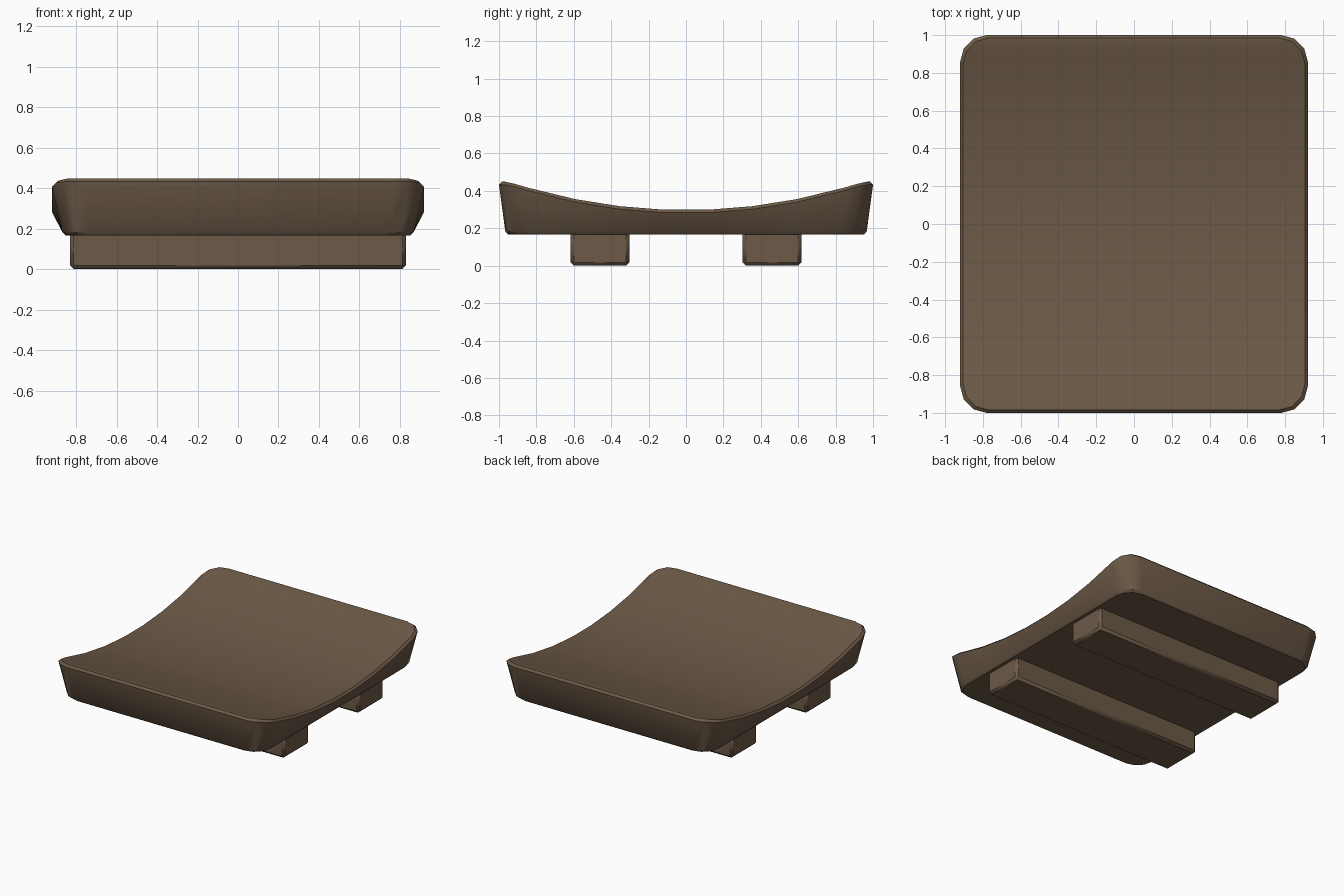
import bpy, bmesh, math

if "Cube" in bpy.data.objects:
    bpy.data.objects.remove(bpy.data.objects["Cube"])

wood = bpy.data.materials.new("brown wood")
wood.diffuse_color = (0.15, 0.101, 0.063, 1)
wood.use_nodes = True
wood.node_tree.nodes["Principled BSDF"].inputs["Base Color"].default_value = wood.diffuse_color


def finish(bm, name):
    bmesh.ops.recalc_face_normals(bm, faces=bm.faces)
    me = bpy.data.meshes.new(name)
    bm.to_mesh(me)
    bm.free()
    me.materials.append(wood)
    me.shade_smooth()
    me.set_sharp_from_angle(angle=math.radians(36))
    ob = bpy.data.objects.new(name, me)
    bpy.context.collection.objects.link(ob)
    return ob


# Dished seat: rounded rectangle outline, right half from front to back
HX, HY, R = 0.92, 1.0, 0.14
corner = [(HX - R + R * math.cos(math.radians(a)), HY - R + R * math.sin(math.radians(a)))
          for a in (0, 30, 60, 90)]
half = [(x, -y) for x, y in reversed(corner)]
half += [(HX, y) for y in (-0.6, -0.36, -0.12, 0.12, 0.36, 0.6)]
half += corner
n = len(half)


def dish(y):
    return min(0.297 + 0.168 * y * y, 0.449)


bm = bmesh.new()


def ring(hx, hy, height):
    right = [(x * hx / HX, y * hy / HY) for x, y in half]
    left = [(-x, y) for x, y in reversed(right)]
    return [bm.verts.new((x, y, height(y))) for x, y in right + left]


rings = [
    ring(0.853, 0.952, lambda y: 0.167),          # underside
    ring(0.868, 0.966, lambda y: 0.182),          # lower chamfer
    ring(HX, HY, lambda y: dish(y) - 0.016),      # flared side
    ring(HX - 0.015, HY - 0.015, dish),           # upper chamfer
]
for a, b in zip(rings, rings[1:]):
    for i in range(2 * n):
        j = (i + 1) % (2 * n)
        bm.faces.new((a[i], a[j], b[j], b[i]))
bm.faces.new(rings[0])
top = rings[-1]
for i in range(n - 1):
    bm.faces.new((top[i], top[i + 1], top[2 * n - 2 - i], top[2 * n - 1 - i]))
finish(bm, "dished_seat")

# Two runners underneath
for name, side in (("front_runner", -1), ("back_runner", 1)):
    bm = bmesh.new()
    bmesh.ops.create_cube(bm, size=1)
    for v in bm.verts:
        v.co.x *= 1.66
        v.co.y = v.co.y * 0.316 + side * 0.46
        v.co.z = (v.co.z + 0.5) * 0.2
    bmesh.ops.bevel(bm, geom=bm.edges[:], offset=0.018, segments=1, affect='EDGES')
    finish(bm, name)
